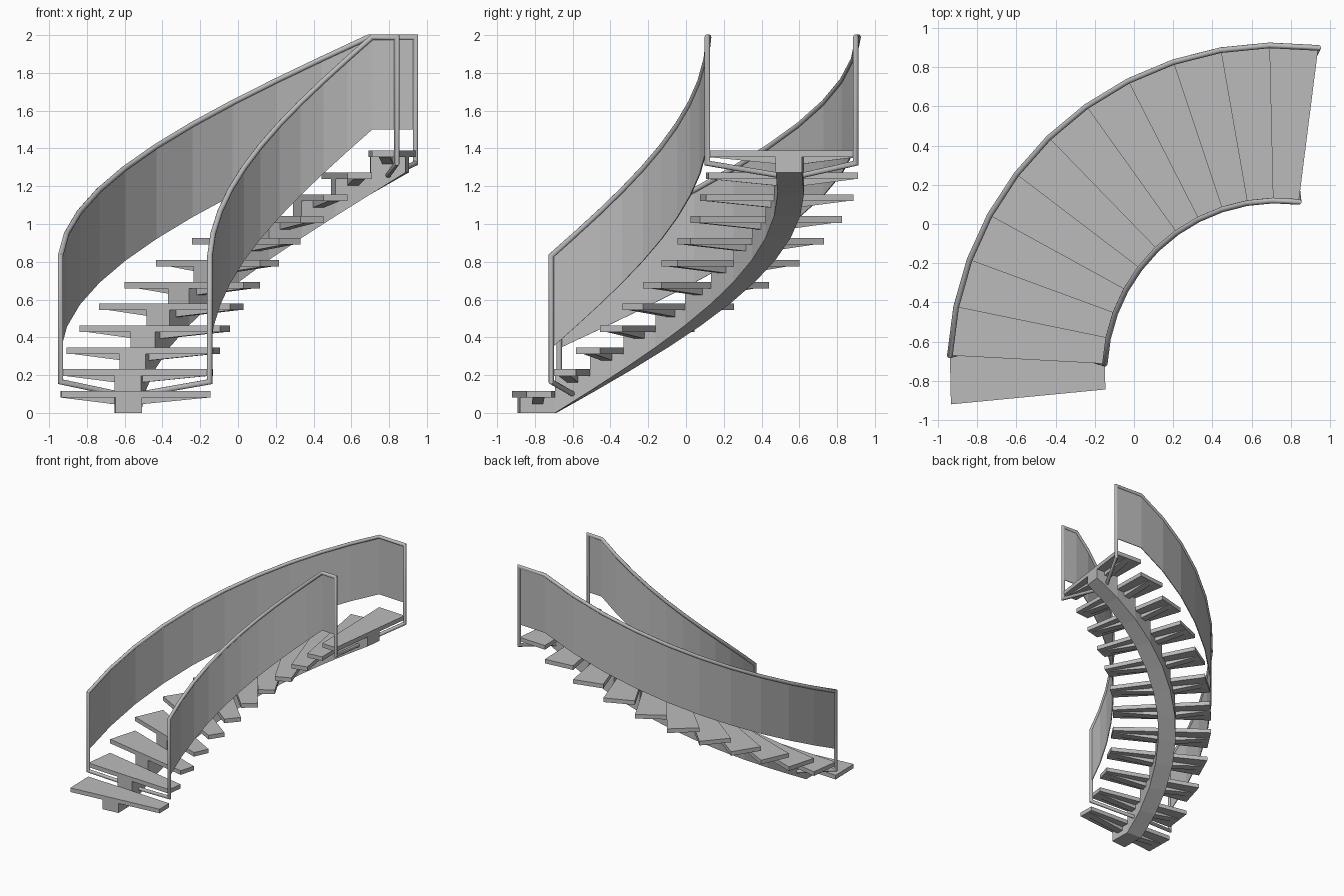
import bpy, bmesh
from math import sin, cos, radians
from mathutils import Vector

if "Cube" in bpy.data.objects:
    bpy.data.objects.remove(bpy.data.objects["Cube"])

# Layout of the curved flight
CENTRE = Vector((0.73, -0.76, 0))
STEPS, RISE, TURN, START = 12, 0.1157, 8.56, 185.5
R_IN, R_OUT = 0.88, 1.672          # tread ends and railings
S_IN, S_OUT = 1.245, 1.385         # central stringer
SLAB, TUBE = 0.035, 0.0145

grey = bpy.data.materials.new("light grey")
grey.use_nodes = True
grey.diffuse_color = (0.5, 0.5, 0.5, 1)
grey.node_tree.nodes["Principled BSDF"].inputs["Base Color"].default_value = (0.5, 0.5, 0.5, 1)


def polar(r, step, z):
    """Point at a radius, a step count along the flight and a height."""
    a = radians(START - TURN * step)
    return CENTRE + Vector((r * cos(a), r * sin(a), z))


def finish(name, bm, smooth=False):
    bmesh.ops.recalc_face_normals(bm, faces=bm.faces)
    mesh = bpy.data.meshes.new(name)
    bm.to_mesh(mesh)
    bm.free()
    mesh.materials.append(grey)
    obj = bpy.data.objects.new(name, mesh)
    bpy.context.collection.objects.link(obj)
    if smooth:
        bpy.ops.object.select_all(action='DESELECT')
        obj.select_set(True)
        bpy.context.view_layer.objects.active = obj
        bpy.ops.object.shade_smooth_by_angle(angle=radians(50))
    return obj


def loft(bm, rings, closed_ends=True):
    """Skin a row of rings that have equal point counts."""
    rows = [[bm.verts.new(p) for p in ring] for ring in rings]
    n = len(rows[0])
    for a, b in zip(rows, rows[1:]):
        for k in range(n):
            bm.faces.new((a[k], a[(k + 1) % n], b[(k + 1) % n], b[k]))
    if closed_ends:
        bm.faces.new(rows[0])
        bm.faces.new(rows[-1])


def section(r0, r1, step, low, high):
    return [polar(r0, step, low), polar(r1, step, low),
            polar(r1, step, high), polar(r0, step, high)]


def tube(bm, path, radius, sides=10):
    """Sweep a round section along a path with mitred corners."""
    dirs = [(b - a).normalized() for a, b in zip(path, path[1:])]
    side = dirs[0].orthogonal().normalized()
    up = dirs[0].cross(side)
    ring = []
    for k in range(sides):
        t = radians(360 * k / sides)
        ring.append(path[0] + radius * (cos(t) * side + sin(t) * up))
    rings = [ring]
    for i, d in enumerate(dirs):
        normal = d + dirs[min(i + 1, len(dirs) - 1)]
        ring = [p + d * ((path[i + 1] - p).dot(normal) / d.dot(normal)) for p in ring]
        rings.append(ring)
    loft(bm, rings)


# Treads: flat wedges, each with a tapered bracket on both sides of the stringer
for i in range(STEPS):
    top = RISE * (i + 1)
    under = top - SLAB
    bm = bmesh.new()
    loft(bm, [section(R_IN, R_OUT, s, under, top) for s in (i, i + 1)])
    finish(f"tread_{i + 1}", bm)

    bm = bmesh.new()
    mid = i + 0.5
    along = (polar(1, mid + 0.01, 0) - polar(1, mid, 0)).normalized() * 0.03
    for root, tip in ((S_IN, R_IN + 0.01), (S_OUT, R_OUT - 0.01)):
        profile = [polar(root, mid, under), polar(tip, mid, under),
                   polar(root, mid, under - SLAB)]
        loft(bm, [[p - along for p in profile], [p + along for p in profile]])
    finish(f"tread_bracket_{i + 1}", bm)

# Stringer: stepped on top, a continuous slope underneath
bm = bmesh.new()
for i in range(STEPS):
    top = RISE * (i + 1) - SLAB
    loft(bm, [section(S_IN, S_OUT, s, RISE * max(s - 1, 0), top) for s in (i, i + 1)])
finish("stringer", bm)

# Railings: struts, posts and handrail in one tube, with a thin panel below
RAIL, POST_FOOT, PANEL = 0.832, 0.165, 0.49
for side, r, root in (("left", R_IN, S_IN + 0.01), ("right", R_OUT, S_OUT - 0.01)):
    line = [(s, RAIL + RISE * (min(s, STEPS - 1) - 1)) for s in range(1, STEPS + 1)]
    climb = RISE * (STEPS - 2)
    path = [polar(root, 1.5, 0.1), polar(r, 1, POST_FOOT)]
    path += [polar(r, s, z) for s, z in line]
    path += [polar(r, STEPS, POST_FOOT + climb), polar(root, STEPS - 0.5, 0.1 + climb)]
    bm = bmesh.new()
    tube(bm, path, TUBE)
    finish(f"{side}_handrail", bm, smooth=True)

    bm = bmesh.new()
    loft(bm, [section(r - 0.003, r + 0.003, s, z - PANEL, z) for s, z in line])
    finish(f"{side}_railing_panel", bm)
